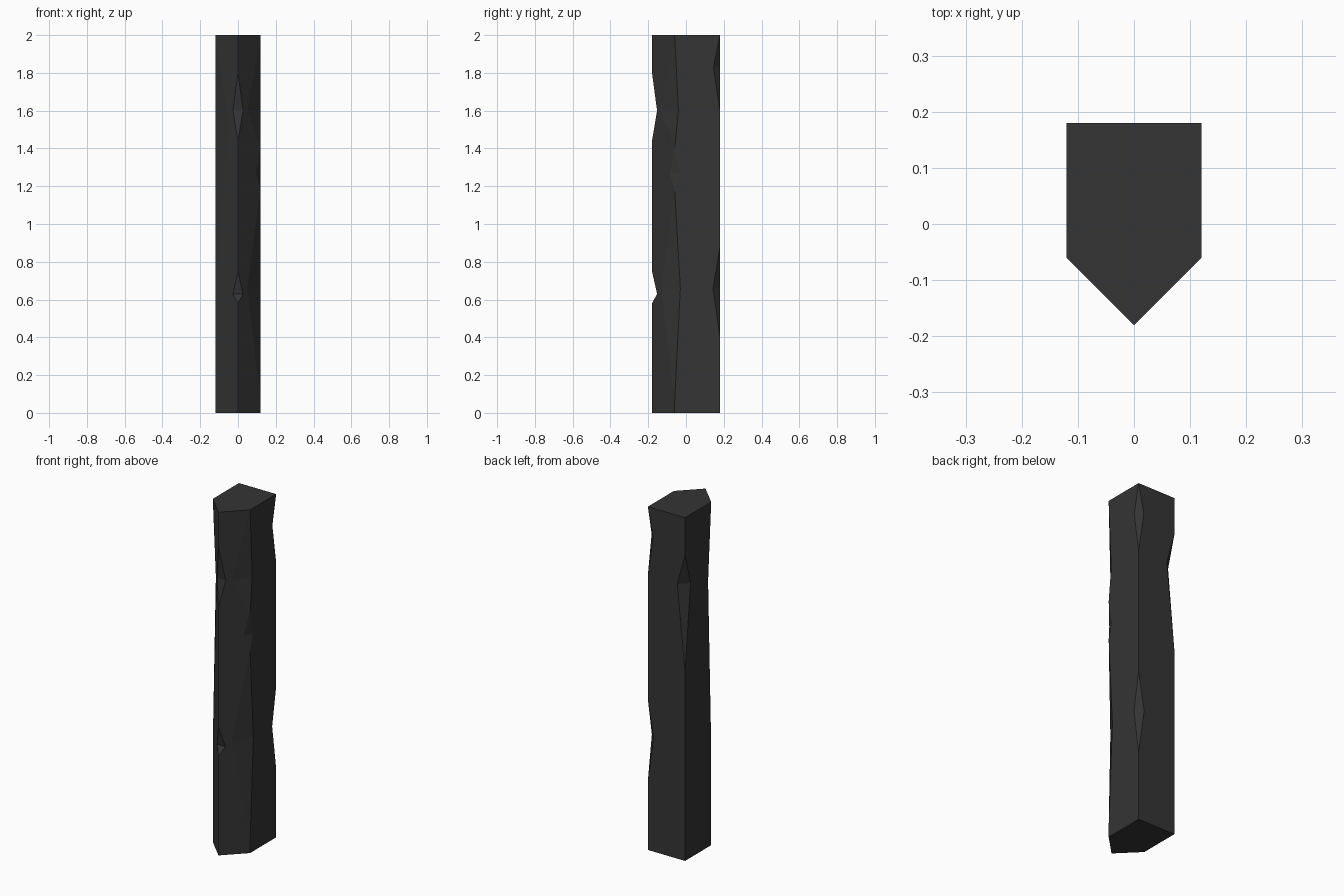
import bpy, bmesh
from mathutils import Vector

if "Cube" in bpy.data.objects:
    bpy.data.objects.remove(bpy.data.objects["Cube"])

H = 2.0
PROFILE = [(-0.12, 0.18), (-0.12, -0.06), (0, -0.18), (0.12, -0.06), (0.12, 0.18)]
BACK_L, FRONT_L, FRONT, FRONT_R, BACK_R = range(5)

# one dark colour for the whole post
dark = bpy.data.materials.new("charcoal")
dark.diffuse_color = (0.035, 0.035, 0.035, 1)
dark.use_nodes = True
dark.node_tree.nodes["Principled BSDF"].inputs["Base Color"].default_value = dark.diffuse_color


def make_object(name, bm):
    bmesh.ops.recalc_face_normals(bm, faces=bm.faces)
    mesh = bpy.data.meshes.new(name)
    bm.to_mesh(mesh)
    bm.free()
    mesh.materials.append(dark)
    ob = bpy.data.objects.new(name, mesh)
    bpy.context.collection.objects.link(ob)
    return ob


# five-sided post
bm = bmesh.new()
base = bm.faces.new([bm.verts.new((x, y, 0)) for x, y in PROFILE])
top = bmesh.ops.extrude_face_region(bm, geom=[base])
bmesh.ops.translate(bm, vec=(0, 0, H),
                    verts=[v for v in top["geom"] if isinstance(v, bmesh.types.BMVert)])
if base.is_valid is False or not any(abs(f.calc_center_median().z) < 1e-6 for f in bm.faces):
    bm.faces.new([v for v in bm.verts if v.co.z < 1e-6])
post = make_object("post", bm)


def chip(edge, z_top, z_mid, z_bot, a, b):
    """Cut a V-shaped chip; a and b are its reach on the two neighbouring sides."""
    c = Vector((*PROFILE[edge], 0))
    prev = Vector((*PROFILE[edge - 1], 0))
    nxt = Vector((*PROFILE[(edge + 1) % 5], 0))
    p1 = c + (prev - c).normalized() * a
    p2 = c + (nxt - c).normalized() * b
    along = (p2 - p1).normalized()
    depth = (c - p1) - along * (c - p1).dot(along)   # from chord out to the corner
    k = 1.5
    mid = p1 + Vector((0, 0, z_mid))
    ridge = [mid,
             mid + (depth + Vector((0, 0, z_top - z_mid))) * k,
             mid + (depth + Vector((0, 0, z_bot - z_mid))) * k]
    w = bmesh.new()
    for p in ridge:
        w.verts.new(p - along * 0.1)
        w.verts.new(p + along * ((p2 - p1).length + 0.1))
    bmesh.ops.convex_hull(w, input=w.verts)
    cutter = make_object("chip_cutter", w)
    mod = post.modifiers.new("chip", 'BOOLEAN')
    mod.operation, mod.solver, mod.object = 'DIFFERENCE', 'EXACT', cutter
    bpy.context.view_layer.objects.active = post
    bpy.ops.object.modifier_apply(modifier=mod.name)
    bpy.data.objects.remove(cutter)


# chips along each upright edge
for args in [
    (FRONT, 1.80, 1.60, 1.44, 0.038, 0.038),
    (FRONT, 0.75, 0.63, 0.58, 0.038, 0.038),
    (BACK_R, 2.00, 1.83, 1.60, 0.035, 0.035),
    (BACK_R, 0.88, 0.66, 0.40, 0.037, 0.037),
    (BACK_L, 1.78, 1.60, 1.10, 0.05, 0.05),
    (FRONT_R, 1.99, 1.60, 1.40, 0.10, 0.02),
    (FRONT_R, 1.41, 1.27, 1.17, 0.035, 0.025),
    (FRONT_R, 1.18, 0.66, 0.06, 0.10, 0.03),
    (FRONT_L, 1.99, 1.55, 0.60, 0.028, 0.10),
]:
    chip(*args)
